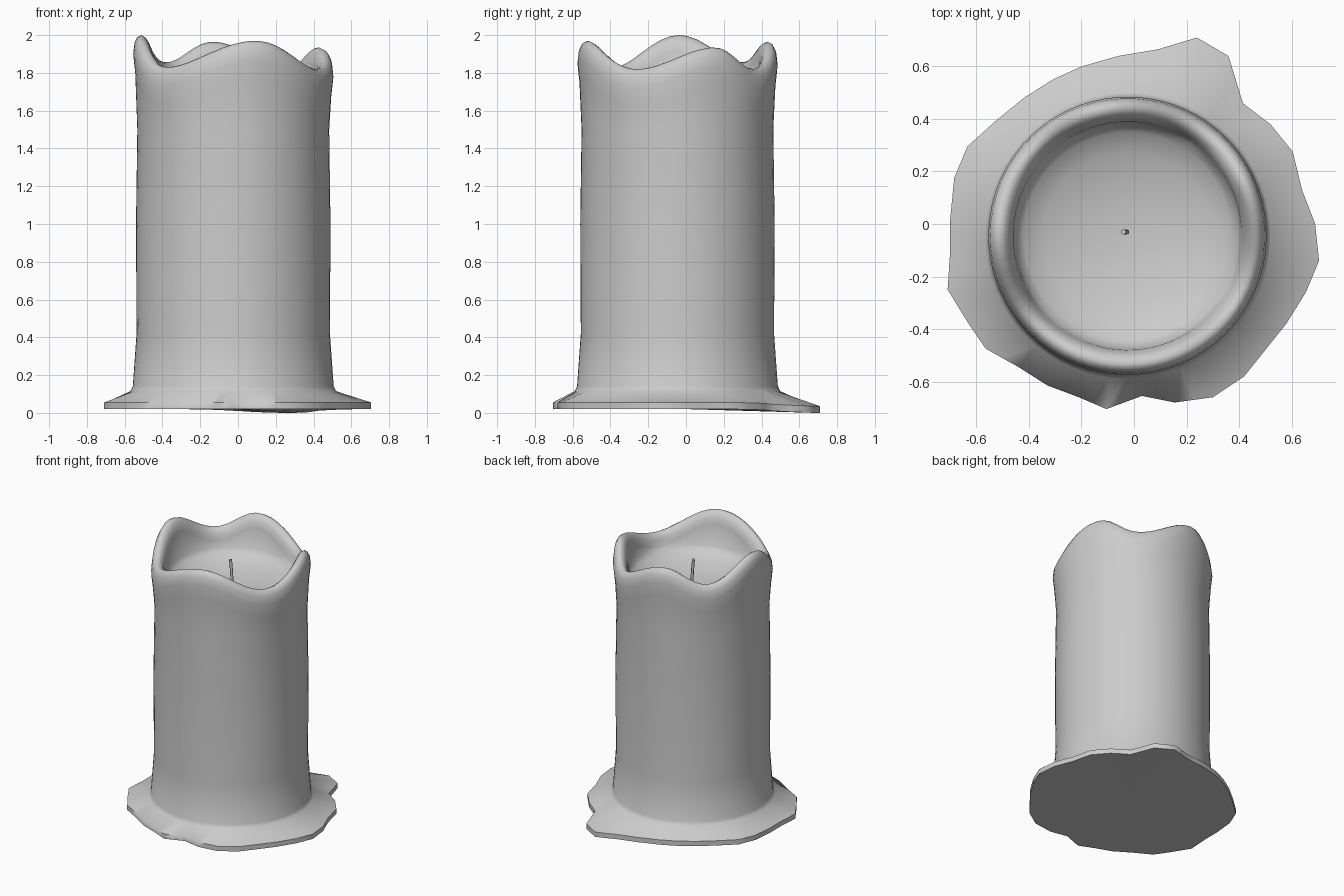
import bpy, bmesh, math
from mathutils import Vector

if "Cube" in bpy.data.objects:
    bpy.data.objects.remove(bpy.data.objects["Cube"])

CX, CY = -0.025, -0.045   # candle axis

# outline of the melted wax puddle, seen from above
puddle = [(0.24, 0.71), (0.09, 0.665), (-0.06, 0.64), (-0.2, 0.6), (-0.31, 0.55),
          (-0.42, 0.48), (-0.53, 0.39), (-0.635, 0.295), (-0.685, 0.175), (-0.7, 0.02),
          (-0.7, -0.1), (-0.71, -0.25), (-0.63, -0.38), (-0.565, -0.475), (-0.44, -0.545),
          (-0.33, -0.615), (-0.21, -0.66), (-0.105, -0.705), (0.03, -0.655), (0.155, -0.68),
          (0.3, -0.66), (0.42, -0.58), (0.5, -0.48), (0.58, -0.38), (0.655, -0.26),
          (0.705, -0.14), (0.69, 0.0), (0.64, 0.13), (0.605, 0.275), (0.52, 0.38),
          (0.415, 0.46), (0.36, 0.64)]

# highs and lows of the wavy rim: (angle, height)
waves = [(24, 1.935), (54, 1.82), (103, 1.965), (136, 1.855), (179, 2.0),
         (224, 1.83), (284, 1.97), (334, 1.82), (384, 1.935)]


def rim_height(a):
    d = math.degrees(a) % 360
    if d < 24:
        d += 360
    for (a0, h0), (a1, h1) in zip(waves, waves[1:]):
        if a0 <= d <= a1:
            t = (1 - math.cos(math.pi * (d - a0) / (a1 - a0))) / 2
            return h0 + (h1 - h0) * t
    return 1.935


# outline with midpoints added, and the matching angles around the axis
outline = []
for p, q in zip(puddle, puddle[1:] + puddle[:1]):
    outline += [Vector(p), (Vector(p) + Vector(q)) / 2]
angles = [math.atan2(p.y - CY, p.x - CX) for p in outline]
heights = [rim_height(a) for a in angles]

bm = bmesh.new()


def circle(r, z):
    zs = z if isinstance(z, list) else [z] * len(angles)
    return [bm.verts.new((CX + r * math.cos(a), CY + r * math.sin(a), h))
            for a, h in zip(angles, zs)]


def puddle_ring(scale, z):
    ring = []
    for p, a in zip(outline, angles):
        dip = 0.02 * math.exp(-((a - 1.2) / 0.4) ** 2)
        ring.append(bm.verts.new((CX + (p.x - CX) * scale, CY + (p.y - CY) * scale, z - dip)))
    return ring


# candle body: puddle edge, wall, wavy lip, then the melted bowl
rings = [puddle_ring(1, 0.02), puddle_ring(1, 0.055)]
rings += [circle(r, z) for r, z in [(0.545, 0.115), (0.532, 0.14), (0.512, 0.42),
                                    (0.515, 1.0), (0.508, 1.5)]]
rings += [circle(r, [h - d for h in heights]) for r, d in
          [(0.519, 0.2), (0.53, 0.1), (0.523, 0.04), (0.508, 0.01), (0.488, 0.0),
           (0.465, 0.012), (0.447, 0.04), (0.435, 0.085)]]
rings += [circle(r, z) for r, z in [(0.425, 1.725), (0.395, 1.695), (0.32, 1.66),
                                    (0.2, 1.63), (0.08, 1.615)]]
n = len(outline)
for lo, hi in zip(rings, rings[1:]):
    for i in range(n):
        j = (i + 1) % n
        bm.faces.new((lo[i], lo[j], hi[j], hi[i]))
bm.faces.new(rings[-1])

# underside
centre = bm.verts.new((0, 0, 0.02))
for i in range(n):
    bm.faces.new((rings[0][(i + 1) % n], rings[0][i], centre))

bmesh.ops.recalc_face_normals(bm, faces=bm.faces[:])
mesh = bpy.data.meshes.new("candle_body")
bm.to_mesh(mesh)
bm.free()
body = bpy.data.objects.new("candle_body", mesh)
bpy.context.collection.objects.link(body)
bpy.context.view_layer.objects.active = body
body.select_set(True)
bpy.ops.object.shade_smooth_by_angle(angle=math.radians(60))

# wick: thin bent tube
curve = bpy.data.curves.new("wick", "CURVE")
curve.dimensions = "3D"
curve.bevel_depth = 0.01
curve.bevel_resolution = 1
curve.use_fill_caps = True
spline = curve.splines.new("POLY")
points = [(-0.028, -0.03, 1.6), (-0.029, -0.03, 1.7), (-0.035, -0.03, 1.78), (-0.04, -0.03, 1.825)]
spline.points.add(len(points) - 1)
for sp, p in zip(spline.points, points):
    sp.co = (*p, 1)
wick = bpy.data.objects.new("wick", curve)
bpy.context.collection.objects.link(wick)
